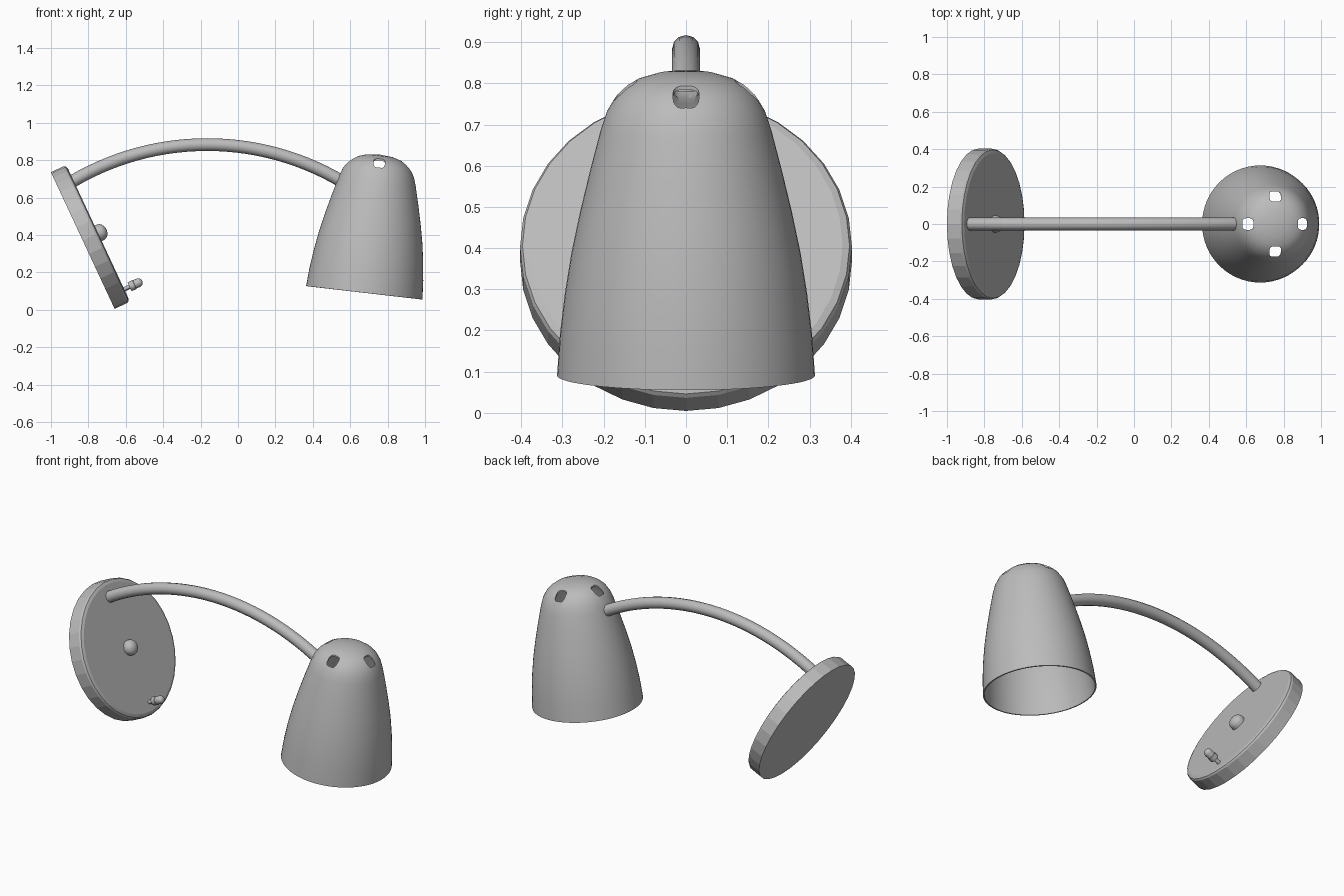
import bpy
import bmesh
import math
from mathutils import Matrix, Vector

cube = bpy.data.objects.get("Cube")
if cube:
    bpy.data.objects.remove(cube, do_unlink=True)

grey = bpy.data.materials.new("satin_grey")
grey.use_nodes = True
COLOUR = (0.5, 0.5, 0.5, 1)
grey.diffuse_color = COLOUR
grey.node_tree.nodes["Principled BSDF"].inputs["Base Color"].default_value = COLOUR


def activate(obj):
    bpy.ops.object.select_all(action='DESELECT')
    obj.select_set(True)
    bpy.context.view_layer.objects.active = obj


def lathe(name, profile, sides, frame, angle=30):
    """Spin (radius, height) points round local z, then place by frame."""
    bm = bmesh.new()
    pts = [bm.verts.new((r, 0, h)) for r, h in profile]
    edges = [bm.edges.new(pair) for pair in zip(pts, pts[1:])]
    bmesh.ops.spin(bm, geom=pts + edges, cent=(0, 0, 0), axis=(0, 0, 1),
                   angle=math.tau, steps=sides, use_duplicate=False)
    bmesh.ops.remove_doubles(bm, verts=bm.verts, dist=0.0005)
    bmesh.ops.recalc_face_normals(bm, faces=bm.faces)
    mesh = bpy.data.meshes.new(name)
    bm.to_mesh(mesh)
    bm.free()
    mesh.materials.append(grey)
    obj = bpy.data.objects.new(name, mesh)
    bpy.context.collection.objects.link(obj)
    obj.matrix_world = frame
    activate(obj)
    bpy.ops.object.shade_smooth_by_angle(angle=math.radians(angle))
    return obj


def dome(radius, base, height, steps=6):
    """Quarter ellipse profile ending on the axis."""
    return [(radius * math.cos(a), base + height * math.sin(a))
            for a in (math.pi / 2 * i / steps for i in range(steps + 1))]


# Wall plate, tilted back, with a softened front edge
plate = Matrix.Translation((-0.83, 0, 0.37)) @ Matrix.Rotation(math.radians(65), 4, 'Y')
lathe("wall_plate", [(0, 0), (0.403, 0), (0.403, 0.075), (0.397, 0.085),
                     (0.38, 0.091), (0, 0.091)], 32, plate, 10)

# Centre button and switch on the plate
lathe("centre_button", [(0, 0.085), (0.045, 0.085)] + dome(0.045, 0.105, 0.035),
      24, plate)
switch = plate @ Matrix.Translation((0.33, 0, 0))
lathe("switch_stem", [(0, 0.088), (0.012, 0.088), (0.012, 0.13), (0, 0.13)], 12, switch)
lathe("switch_collar", [(0, 0.122), (0.024, 0.122), (0.026, 0.128),
                        (0.026, 0.15), (0.021, 0.155), (0, 0.155)], 16, switch)
lathe("switch_knob", [(0, 0.15), (0.024, 0.15)] + dome(0.024, 0.175, 0.022), 16, switch)

# Curved arm: an arc swept as a round tube
curve = bpy.data.curves.new("arm", 'CURVE')
curve.dimensions = '3D'
curve.bevel_depth = 0.034
curve.bevel_resolution = 4
curve.use_fill_caps = True
STEPS, RADIUS = 28, 1.42
spline = curve.splines.new('POLY')
spline.points.add(STEPS)
for i, p in enumerate(spline.points):
    a = math.radians(-30.5 + 61 * i / STEPS)
    p.co = (-0.165 + RADIUS * math.sin(a), 0, -0.537 + RADIUS * math.cos(a), 1)
arm = bpy.data.objects.new("arm", curve)
bpy.context.collection.objects.link(arm)
curve.materials.append(grey)
activate(arm)
bpy.ops.object.convert(target='MESH')
bpy.ops.object.shade_smooth_by_angle(angle=math.radians(40))

# Bell shade: thin open shell
bell = Matrix.Translation((0.675, 0, 0.091)) @ Matrix.Rotation(math.radians(6.6), 4, 'Y')
shade = lathe("lamp_shade", [
    (0.313, 0), (0.306, 0.1), (0.294, 0.2), (0.278, 0.3), (0.257, 0.4),
    (0.233, 0.5), (0.207, 0.6), (0.192, 0.645), (0.17, 0.682), (0.145, 0.706),
    (0.118, 0.722), (0.07, 0.737), (0, 0.743)], 64, bell, 40)
shell = shade.modifiers.new("shell", 'SOLIDIFY')
shell.thickness = 0.008
shell.offset = -1

# Four rounded vents cut round the crown
bm = bmesh.new()
for k in range(4):
    turn = Matrix.Rotation(k * math.pi / 2, 4, 'Z')
    bm_box = bmesh.ops.create_cube(bm, size=1, matrix=turn
                                   @ Matrix.Translation((0.147, 0, 0.7))
                                   @ Matrix.Diagonal((0.055, 0.062, 0.2, 1)))
uprights = [e for e in bm.edges
            if abs((e.verts[0].co - e.verts[1].co).normalized().z) > 0.9]
bmesh.ops.bevel(bm, geom=uprights, offset=0.018, segments=4, profile=0.5,
                affect='EDGES')
mesh = bpy.data.meshes.new("vent_cutter")
bm.to_mesh(mesh)
bm.free()
cutter = bpy.data.objects.new("vent_cutter", mesh)
bpy.context.collection.objects.link(cutter)
cutter.matrix_world = bell
cutter.hide_render = True
vents = shade.modifiers.new("vents", 'BOOLEAN')
vents.operation = 'DIFFERENCE'
vents.solver = 'EXACT'
vents.object = cutter
activate(shade)
for name in [m.name for m in shade.modifiers if m.type in {'SOLIDIFY', 'BOOLEAN'}]:
    bpy.ops.object.modifier_move_to_index(modifier=name, index=0)
    bpy.ops.object.modifier_apply(modifier=name)
bpy.data.objects.remove(cutter, do_unlink=True)
bpy.ops.object.shade_smooth_by_angle(angle=math.radians(40))
